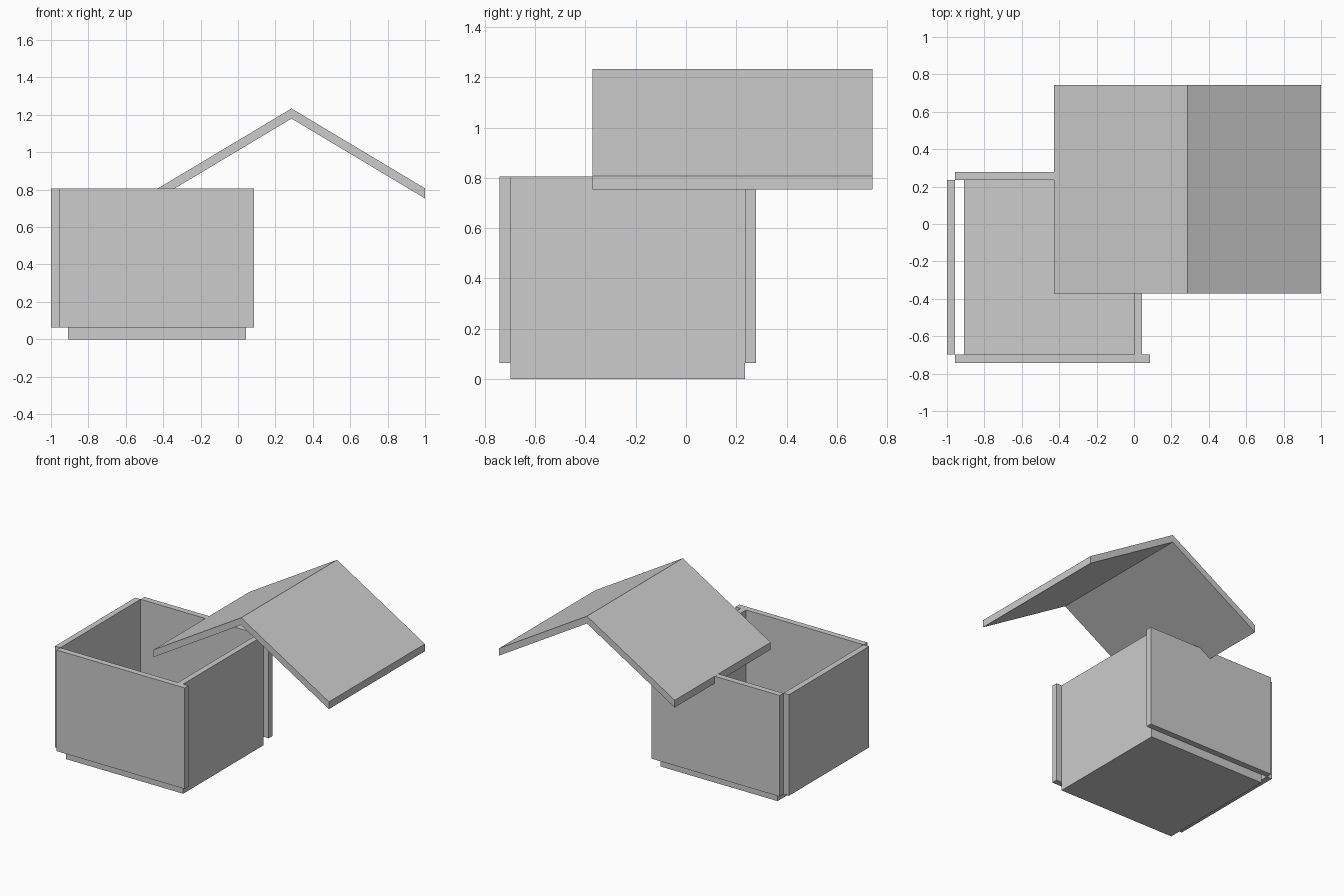
import bpy

if "Cube" in bpy.data.objects:
    bpy.data.objects.remove(bpy.data.objects["Cube"])

grey = bpy.data.materials.new("light grey")
grey.diffuse_color = (0.604, 0.604, 0.604, 1)
grey.use_nodes = True
grey.node_tree.nodes["Principled BSDF"].inputs["Base Color"].default_value = grey.diffuse_color


def extrude_y(name, profile, y0, y1):
    """Sweep a closed x-z profile (counter-clockwise from the front) along y."""
    n = len(profile)
    verts = [(x, y, z) for y in (y0, y1) for x, z in profile]
    faces = [tuple(range(n)), tuple(reversed(range(n, 2 * n)))]
    faces += [(i, i + n, (i + 1) % n + n, (i + 1) % n) for i in range(n)]
    mesh = bpy.data.meshes.new(name)
    mesh.from_pydata(verts, [], faces)
    mesh.materials.append(grey)
    obj = bpy.data.objects.new(name, mesh)
    bpy.context.collection.objects.link(obj)
    return obj


def panel(name, x0, x1, y0, y1, z0, z1):
    return extrude_y(name, [(x0, z0), (x1, z0), (x1, z1), (x0, z1)], y0, y1)


T = 0.044                      # panel thickness
BASE, TOP = 0.063, 0.806       # underside and top of the raised walls
FRONT, BACK = -0.698, 0.234    # inner faces of front and back walls
LEFT, RIGHT = -0.956, 0.086    # ends of front and back walls

# Box: floor and the right wall reach the ground, other walls sit higher
panel("floor", -0.909, 0.0, FRONT, BACK, 0, BASE)
panel("right_wall", 0.0, 0.043, FRONT, BACK, 0, TOP)
panel("left_wall", -1.0, LEFT, FRONT, BACK, BASE, TOP)
panel("front_wall", LEFT, RIGHT, FRONT - T, FRONT, BASE, TOP)
panel("back_wall", LEFT, RIGHT, BACK, BACK + T, BASE, TOP)

# Gable roof, lifted off to the back right
RIDGE_X, HALF, EAVE, RIDGE, DROP = 0.286, 0.714, 0.807, 1.234, 0.054
extrude_y("roof", [
    (RIDGE_X - HALF, EAVE - DROP), (RIDGE_X, RIDGE - DROP),
    (RIDGE_X + HALF, EAVE - DROP), (RIDGE_X + HALF, EAVE),
    (RIDGE_X, RIDGE), (RIDGE_X - HALF, EAVE),
], -0.372, 0.742)
